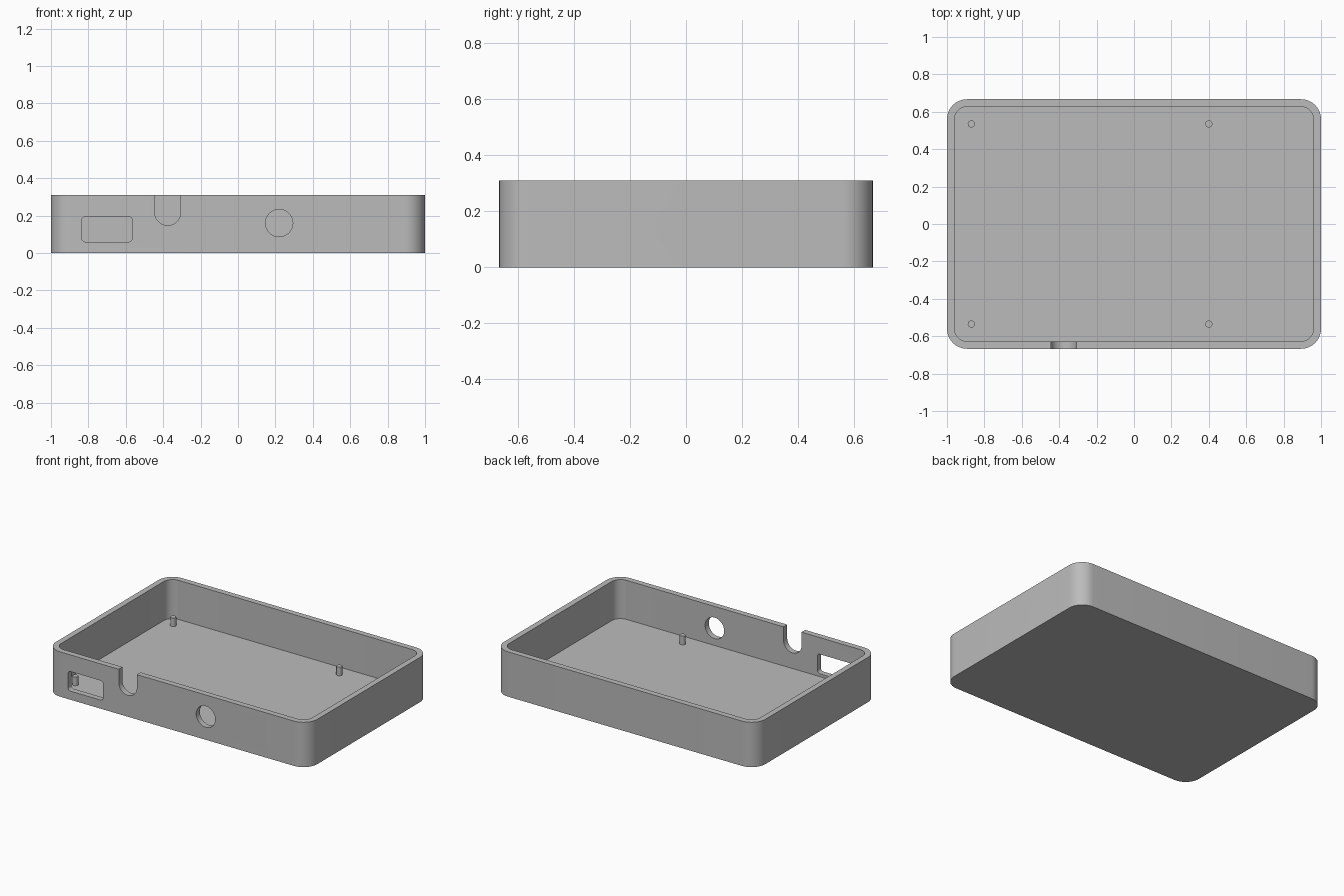
import bpy, bmesh, math
from mathutils import Matrix

cube = bpy.data.objects.get("Cube")
if cube:
    bpy.data.objects.remove(cube, do_unlink=True)

W, D, H = 2.0, 1.334, 0.31
WALL, FLOOR, RADIUS = 0.04, 0.04, 0.107

grey = bpy.data.materials.new("plain grey")
grey.use_nodes = True
colour = (0.5, 0.5, 0.5, 1)
grey.diffuse_color = colour
grey.node_tree.nodes["Principled BSDF"].inputs["Base Color"].default_value = colour


def rounded_rect(w, h, r, steps=12):
    """Outline of a rectangle with round corners, centred on the origin."""
    points = []
    for i, (sx, sy) in enumerate([(1, 1), (-1, 1), (-1, -1), (1, -1)]):
        for k in range(steps + 1):
            a = math.pi / 2 * (i + k / steps)
            points.append((sx * (w / 2 - r) + r * math.cos(a),
                           sy * (h / 2 - r) + r * math.sin(a)))
    return points


def circle(r, steps=48):
    return [(r * math.cos(2 * math.pi * k / steps), r * math.sin(2 * math.pi * k / steps))
            for k in range(steps)]


def flatted_circle(r, half):
    """Circle with its top and bottom cut off flat."""
    a = math.asin(half / r)
    arc = [-a + 2 * a * k / 16 for k in range(17)]
    arc += [math.pi + t for t in arc]
    return [(r * math.cos(t), r * math.sin(t)) for t in arc]


def u_shape(r, top):
    """Half circle below, open straight sides above."""
    arc = [math.pi * (1 + k / 24) for k in range(25)]
    return [(r * math.cos(t), r * math.sin(t)) for t in arc] + [(r, top), (-r, top)]


def prism(name, outline, depth, matrix):
    """Extrude an outline along its own z, then place it."""
    bm = bmesh.new()
    face = bm.faces.new([bm.verts.new((x, y, 0)) for x, y in outline])
    extruded = bmesh.ops.extrude_face_region(bm, geom=[face])["geom"]
    bmesh.ops.translate(bm, vec=(0, 0, depth),
                        verts=[v for v in extruded if isinstance(v, bmesh.types.BMVert)])
    bm.transform(matrix)
    bmesh.ops.recalc_face_normals(bm, faces=bm.faces)
    mesh = bpy.data.meshes.new(name)
    bm.to_mesh(mesh)
    bm.free()
    mesh.materials.append(grey)
    obj = bpy.data.objects.new(name, mesh)
    bpy.context.collection.objects.link(obj)
    return obj


def at(x, y, z):
    return Matrix.Translation((x, y, z))


def on_front(x, z):
    return at(x, -D / 2 + 0.1, z) @ Matrix.Rotation(math.pi / 2, 4, "X")


def on_right(y, z):
    stand = Matrix.Rotation(math.pi / 2, 4, "Z") @ Matrix.Rotation(math.pi / 2, 4, "X")
    return at(W / 2 - 0.1, y, z) @ stand


# Open tray body
tray = prism("tray", rounded_rect(W, D, RADIUS), H, at(0, 0, 0))

# Hollow and wall openings
cutters = [
    prism("hollow_cutter", rounded_rect(W - 2 * WALL, D - 2 * WALL, RADIUS - WALL),
          H, at(0, 0, FLOOR)),
    prism("port_cutter", rounded_rect(0.27, 0.135, 0.02, 6), 0.2, on_front(-0.7, 0.127)),
    prism("notch_cutter", u_shape(0.069, 0.2), 0.2, on_front(-0.376, 0.217)),
    prism("round_hole_cutter", circle(0.073), 0.2, on_front(0.22, 0.16)),
    prism("side_hole_cutter", flatted_circle(0.078, 0.066), 0.2, on_right(0, 0.146)),
]
for cutter in cutters:
    mod = tray.modifiers.new(cutter.name, "BOOLEAN")
    mod.operation = "DIFFERENCE"
    mod.solver = "EXACT"
    mod.object = cutter
    cutter.hide_render = True

# Keep the cut result and drop the cutters
bpy.context.view_layer.update()
evaluated = tray.evaluated_get(bpy.context.evaluated_depsgraph_get())
cut_mesh = bpy.data.meshes.new_from_object(evaluated)
tray.modifiers.clear()
tray.data = cut_mesh
for cutter in cutters:
    bpy.data.objects.remove(cutter, do_unlink=True)

# Four mounting pegs on the floor
parts = [tray]
for side, x in (("right", -0.87), ("left", 0.4)):
    for end, y in (("front", -0.535), ("back", 0.535)):
        parts.append(prism(f"{end}_{side}_peg", circle(0.019, 24), 0.065,
                           at(x, y, FLOOR - 0.005)))

# Smooth curves, sharp edges
bpy.ops.object.select_all(action="DESELECT")
for part in parts:
    part.select_set(True)
bpy.context.view_layer.objects.active = tray
bpy.ops.object.shade_smooth_by_angle(angle=math.radians(30))
